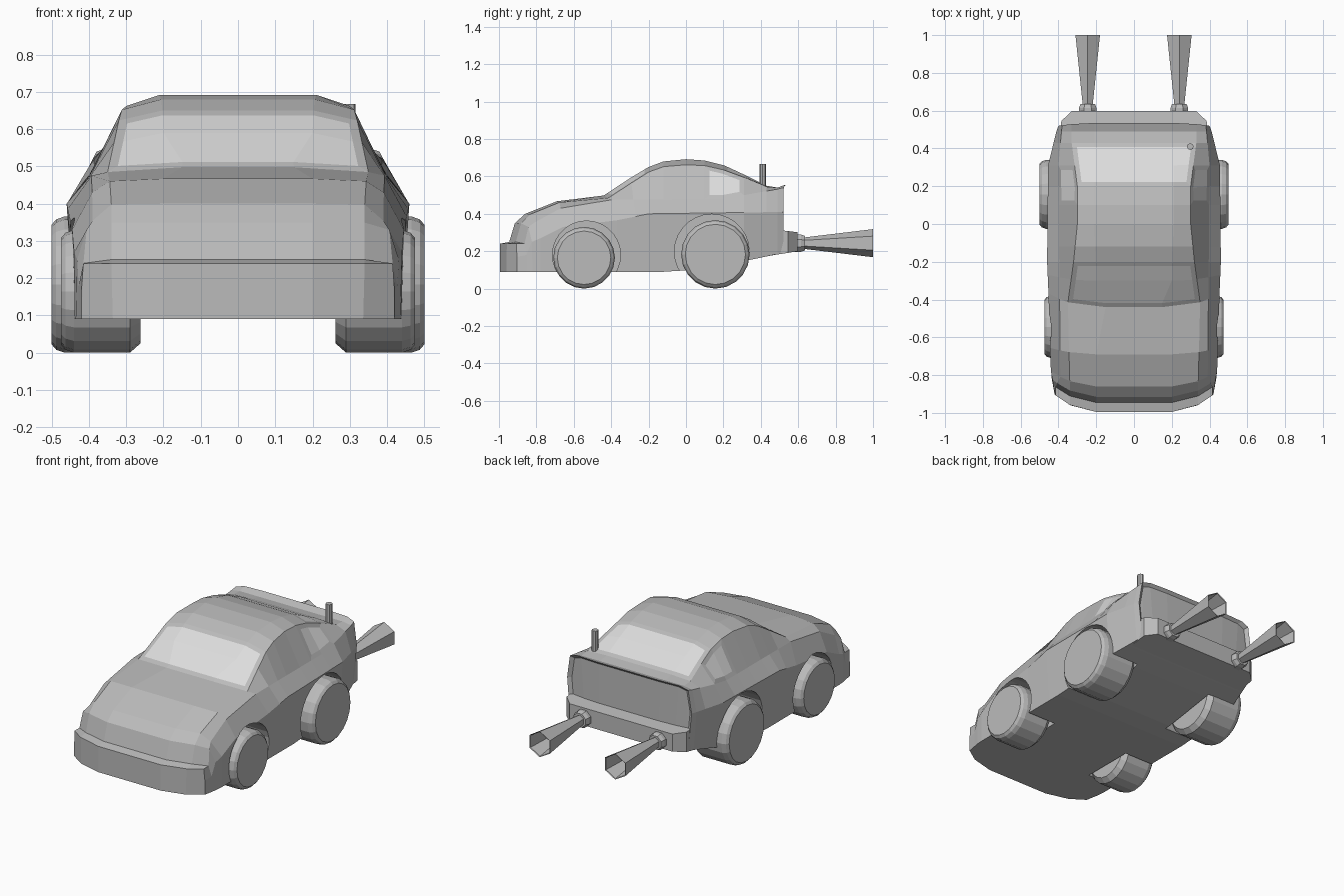
import bpy, bmesh, math
from mathutils import Matrix

if "Cube" in bpy.data.objects:
    bpy.data.objects.remove(bpy.data.objects["Cube"])


def material(name, v):
    m = bpy.data.materials.new(name)
    m.diffuse_color = (v, v, v, 1)
    m.use_nodes = True
    m.node_tree.nodes["Principled BSDF"].inputs["Base Color"].default_value = m.diffuse_color
    return m


GREY = material("body grey", 0.5)
GLASS = material("light glass grey", 0.72)


def make(name, bm, mats=(GREY,)):
    bmesh.ops.recalc_face_normals(bm, faces=bm.faces)
    me = bpy.data.meshes.new(name)
    bm.to_mesh(me)
    bm.free()
    for m in mats:
        me.materials.append(m)
    ob = bpy.data.objects.new(name, me)
    bpy.context.collection.objects.link(ob)
    return ob


def lathe(name, profile, n, place, caps=True, turn=0.0):
    """Spin (radius, height) pairs around local z, then place."""
    bm = bmesh.new()
    rings = [[bm.verts.new((r * math.cos(turn + 2 * math.pi * i / n),
                            r * math.sin(turn + 2 * math.pi * i / n), h))
              for i in range(n)] for r, h in profile]
    for a, b in zip(rings, rings[1:]):
        for i in range(n):
            bm.faces.new((a[i], a[(i + 1) % n], b[(i + 1) % n], b[i]))
    if caps:
        bm.faces.new(rings[0])
        bm.faces.new(rings[-1])
    bm.transform(place)
    return make(name, bm)


def curve(y, *keys):
    """Straight-line interpolation between (y, value) keys."""
    for (a, u), (b, v) in zip(keys, keys[1:]):
        if y <= b:
            return u + (v - u) * max(0, (y - a) / (b - a))
    return keys[-1][1]


# Centre line of bonnet, roof and tail: y, z
ROOFLINE = [(-.995, .24), (-.945, .25), (-.915, .35), (-.86, .40), (-.69, .467), (-.44, .498),
            (-.30, .59), (-.20, .65), (-.12, .68), (0, .692), (.10, .685), (.20, .66),
            (.31, .61), (.43, .55), (.49, .54), (.535, .555)]


def half_section(y, top):
    """Right half outline from floor to roof, swept back at the corners."""
    sweep = curve(y, (-.995, .10), (-.915, .09), (-.69, .03), (-.5, .06), (-.44, .06),
                  (-.2, 0), (.49, 0), (.535, -.02))
    floor = curve(y, (-.05, .09), (.33, .15), (.535, .195))
    x0 = curve(y, (-.995, .42), (-.9, .438), (.31, .44), (.535, .38))
    belt_x = curve(y, (-.995, .42), (-.86, .44), (-.2, .46), (.31, .455), (.535, .40))
    belt_z = curve(y, (-.995, .17), (-.945, .18), (-.915, .25), (-.69, .33), (-.2, .40), (.535, .41))
    sh_x = curve(y, (-.945, .415), (-.86, .39), (.31, .40), (.535, .38))
    sh_z = min(top, curve(y, (-.945, .24), (-.915, .33), (-.69, .43), (-.44, .475),
                          (.2, .48), (.535, .54)))
    edge_x = curve(y, (-.86, .34), (-.44, .35), (-.2, .32), (0, .30), (.2, .30), (.43, .33))
    drop = curve(y, (-.945, 0), (-.44, .013), (-.3, .025), (0, .03), (.2, .025), (.43, .005), (.49, 0))
    top_x = curve(y, (-.69, .2), (-.44, .15), (-.3, .2), (0, .21))
    pts = [(.2, floor), (x0 * .8, floor), (x0, floor), (belt_x, belt_z),
           (sh_x, sh_z), (edge_x, top - drop), (top_x, top)]
    return [(x, y + sweep * max(0, (x - .2) / .23) ** 2, z) for x, z in pts]


def build_body():
    bm = bmesh.new()
    halves = [half_section(y, z) for y, z in ROOFLINE]
    # sunken tail panel behind the lip
    halves.append([(x * .95, y - .015, .36 + (z - .36) * .92) for x, y, z in halves[-1]])
    rings = [[bm.verts.new(p) for p in h + [(-x, y, z) for x, y, z in reversed(h)]]
             for h in halves]
    grid = {}
    for s, (a, b) in enumerate(zip(rings, rings[1:])):
        for i in range(14):
            j = (i + 1) % 14
            grid[s, i] = bm.faces.new((a[i], a[j], b[j], b[i]))
    # nose and tail closed in vertical columns
    for r in (rings[0], rings[-1]):
        bm.faces.new((r[0], r[6], r[7], r[13]))
        for side in (r[:7], r[:6:-1]):
            for ids in ((0, 1, 5, 6), (1, 2, 4, 5), (2, 3, 4)):
                bm.faces.new([side[i] for i in ids])
    bmesh.ops.recalc_face_normals(bm, faces=bm.faces)
    # windscreen, rear window and the two side quarter windows
    windows = [[grid[s, i] for s in span for i in strips] for span, strips in
               (((5, 6), (5, 6, 7)), ((11, 12), (5, 6, 7)), ((10, 11), (4,)), ((10, 11), (8,)))]
    for faces in windows:
        bmesh.ops.inset_region(bm, faces=faces, thickness=.025, use_even_offset=True)
        for f in faces:
            f.material_index = 1
    return make("body", bm, (GREY, GLASS))


body = build_body()

# Wheel y, wheel radius, outer x, arch centre y, arch centre z, arch radius
WHEELS = {"front": (-.545, .165, .475, -.532, .18, .182),
          "rear": (.157, .183, .50, .138, .198, .20)}
cutters = []
for side, sx in (("right", 1), ("left", -1)):
    for end, (y, r, xo, ay, az, ar) in WHEELS.items():
        turn = Matrix.Rotation(sx * math.pi / 2, 4, 'Y')
        # arch cutter
        cut = lathe("arch_cutter", [(ar, .255), (ar, .7)], 28,
                    Matrix.Translation((0, ay, az)) @ turn)
        cut.hide_render = True
        cutters.append(cut)
        mod = body.modifiers.new("arch", 'BOOLEAN')
        mod.operation, mod.solver, mod.object = 'DIFFERENCE', 'EXACT', cut
        # wheel with bevelled shoulders
        lathe(f"{end}_{side}_wheel",
              [(r - .025, .262), (r, .29), (r, xo - .035), (r - .008, xo - .012), (r - .022, xo)],
              20, Matrix.Translation((0, y, r)) @ turn)
bpy.context.view_layer.update()
solid = bpy.data.meshes.new_from_object(body.evaluated_get(bpy.context.evaluated_depsgraph_get()))
body.modifiers.clear()
body.data = solid
for cut in cutters:
    bpy.data.objects.remove(cut)

# Rear bumper with chamfered corners
bm = bmesh.new()
right = [(.39, .40), (.385, .545), (.33, .597)]
outline = right + [(-x, y) for x, y in reversed(right)]
low, high = [[bm.verts.new((x, y, z0 + k * (y - .4))) for x, y in outline]
             for z0, k in ((.168, .16), (.325, -.12))]
bm.faces.new(low)
bm.faces.new(high)
for i in range(6):
    j = (i + 1) % 6
    bm.faces.new((low[i], low[j], high[j], high[i]))
make("rear_bumper", bm)

# Flared exhausts: collar and open six-sided horn
for side, x in (("right", .24), ("left", -.245)):
    place = Matrix.Translation((x, 0, .243)) @ Matrix.Rotation(-math.pi / 2, 4, 'X')
    lathe(f"{side}_exhaust_collar", [(.05, .58), (.05, .615), (.042, .635)], 8, place, turn=math.pi / 8)
    lathe(f"{side}_exhaust_horn", [(.028, .61), (.075, 1.0), (.07, .997), (.02, .66)], 6, place,
          caps=False, turn=math.pi / 6)

# Aerial on the right rear deck
lathe("aerial", [(.018, .50), (.018, .667)], 8, Matrix.Translation((.298, .41, 0)))
